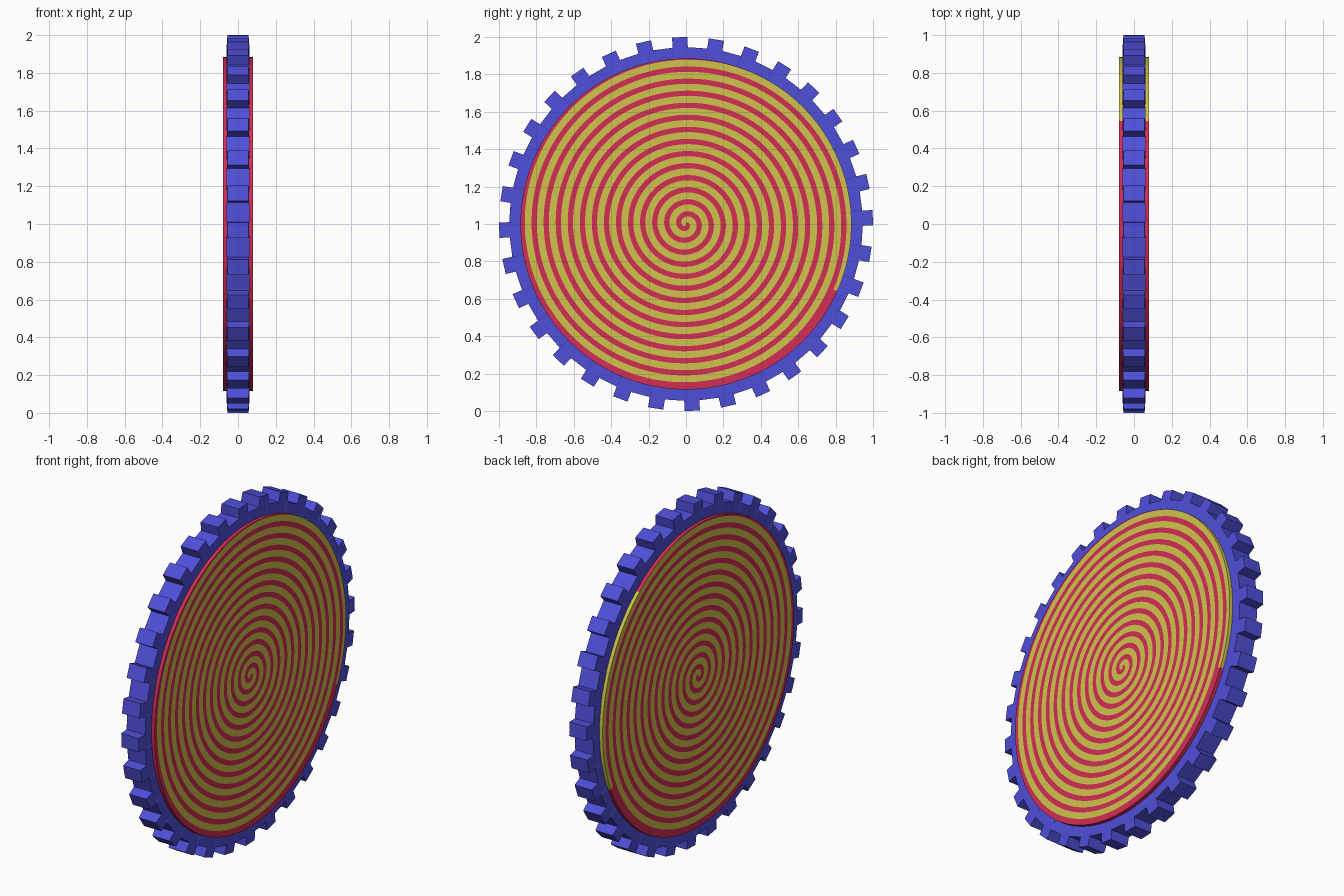
import bpy, bmesh, math

if "Cube" in bpy.data.objects:
    bpy.data.objects.remove(bpy.data.objects["Cube"])


def material(name, rgb):
    m = bpy.data.materials.new(name)
    lin = [((c / 255 + 0.055) / 1.055) ** 2.4 for c in rgb]
    m.diffuse_color = (*lin, 1)
    m.use_nodes = True
    m.node_tree.nodes["Principled BSDF"].inputs["Base Color"].default_value = m.diffuse_color
    return m


blue = material("blue", (79, 79, 218))
red = material("red", (210, 45, 85))
yellow = material("yellow", (208, 196, 76))


def finish(name, bm, mats):
    bmesh.ops.remove_doubles(bm, verts=bm.verts, dist=1e-5)
    bmesh.ops.dissolve_degenerate(bm, edges=bm.edges, dist=1e-5)
    bmesh.ops.recalc_face_normals(bm, faces=bm.faces)
    me = bpy.data.meshes.new(name)
    bm.to_mesh(me)
    bm.free()
    for m in mats:
        me.materials.append(m)
    ob = bpy.data.objects.new(name, me)
    bpy.context.collection.objects.link(ob)
    return ob


def polar(x, r, a):
    # angle runs clockwise from the top, seen from +x
    return (x, r * math.sin(a), 1 + r * math.cos(a))


# Toothed rim: closed cross-section lofted round the tooth outline
TEETH, ROOT, TIP, HALF = 32, 0.945, 1.0, 0.041
bm = bmesh.new()
loops = []
for i in range(TEETH):
    mid = math.radians(-1.9) + i * math.tau / TEETH
    for side, r, hx in ((-1, ROOT, 0.06), (-1, TIP, 0.056),
                        (1, TIP, 0.056), (1, ROOT, 0.06)):
        a = mid + side * math.asin(HALF / r)
        loops.append([bm.verts.new(polar(*p, a)) for p in
                      ((-0.06, 0.86), (-hx, r), (hx, r), (0.06, 0.86))])
for i, a in enumerate(loops):
    b = loops[(i + 1) % len(loops)]
    for j in range(4):
        k = (j + 1) % 4
        bm.faces.new((a[j], a[k], b[k], b[j]))
finish("toothed_rim", bm, [blue])

# Rolled disc: red and yellow spiral bands clipped to a circle
R, PITCH, RED_W, X = 0.885, 0.0645, 0.028, 0.08
START, SEG, YELLOW_END = math.radians(38), 180, 0.21
bm = bmesh.new()


def quad(points, mat):
    f = bm.faces.new([bm.verts.new(p) for p in points])
    f.material_index = mat


def clamp(r):
    return max(0.0, min(R, r))


for s in range(SEG):
    t0, t1 = s / SEG, (s + 1) / SEG
    a0, a1 = START + t0 * math.tau, START + t1 * math.tau
    outer = 1 if t0 < YELLOW_END else 0
    # outer wall
    quad((polar(-X, R, a0), polar(X, R, a0), polar(X, R, a1), polar(-X, R, a1)), outer)
    # bands on both flat sides
    for k in range(int(R / PITCH) + 3):
        base0 = R - PITCH * (1 - t0) - k * PITCH
        base1 = R - PITCH * (1 - t1) - k * PITCH
        for lo, hi, mat in ((0, RED_W, 0), (RED_W, PITCH, 1)):
            i0, o0 = clamp(base0 + lo), clamp(base0 + hi)
            i1, o1 = clamp(base1 + lo), clamp(base1 + hi)
            if o0 - i0 < 1e-5 and o1 - i1 < 1e-5:
                continue
            if k == 0 and mat == 1:
                mat = outer
            for x in (-X, X):
                quad((polar(x, i0, a0), polar(x, o0, a0),
                      polar(x, o1, a1), polar(x, i1, a1)), mat)
finish("spiral_disc", bm, [red, yellow])
